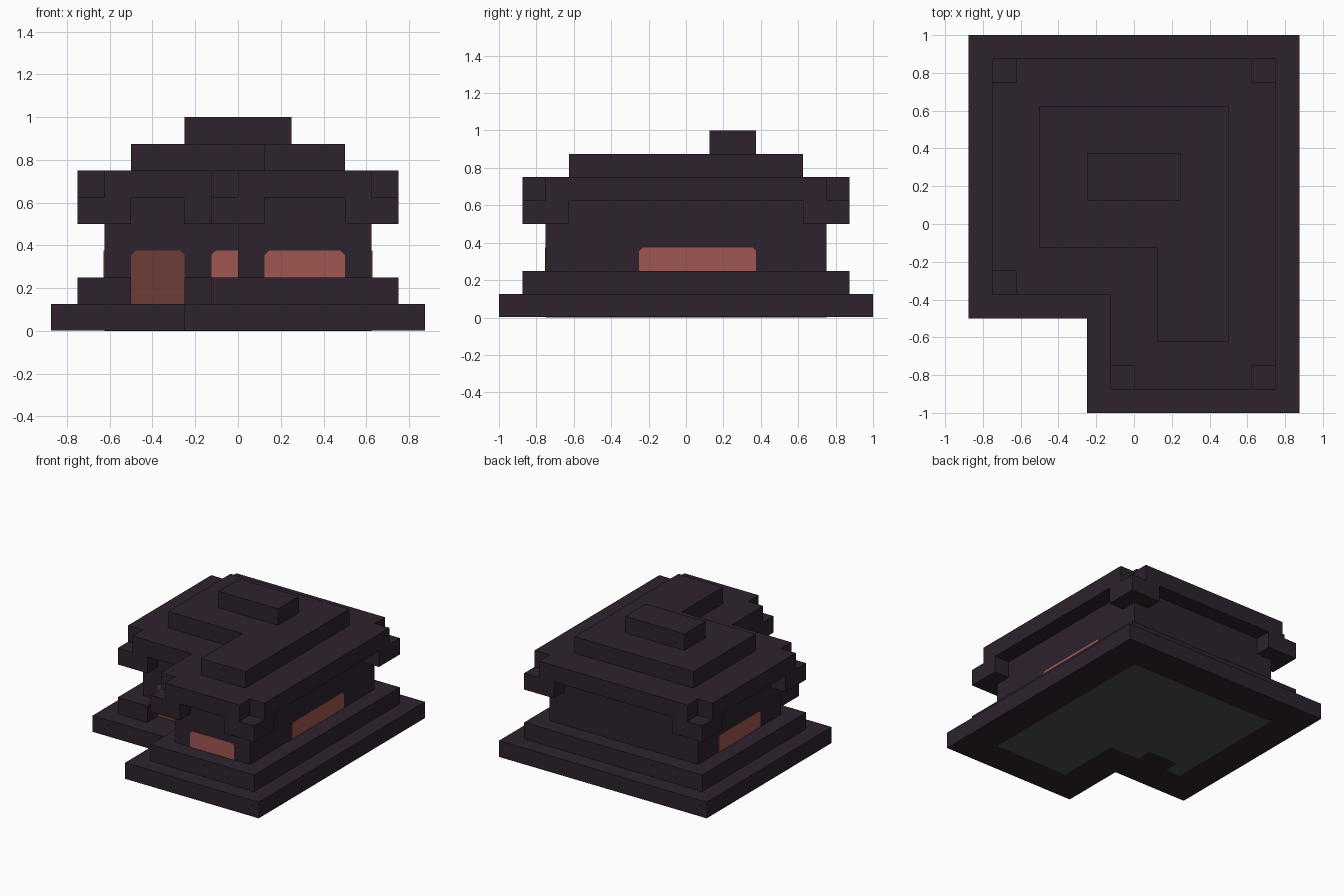
import bpy
import bmesh
from mathutils import Vector

cube = bpy.data.objects.get("Cube")
if cube:
    bpy.data.objects.remove(cube, do_unlink=True)

U = 0.125  # one block


def material(name, rgb):
    linear = [(c / 255 / 12.92) if c < 11 else ((c / 255 + 0.055) / 1.055) ** 2.4 for c in rgb]
    m = bpy.data.materials.new(name)
    m.use_nodes = True
    m.diffuse_color = (*linear, 1)
    bsdf = m.node_tree.nodes["Principled BSDF"]
    bsdf.inputs["Base Color"].default_value = (*linear, 1)
    bsdf.inputs["Roughness"].default_value = 0.9
    return m


DARK = material("dark plum stone", (46, 34, 46))
GLASS = material("red window", (160, 87, 82))
DOOR = material("brown door", (109, 60, 55))
FLOOR = material("grey floor", (75, 78, 79))


def extrude(name, points, offset, mat):
    """Closed solid: a flat outline pushed along an offset."""
    bm = bmesh.new()
    face = bm.faces.new([bm.verts.new(p) for p in points])
    new = bmesh.ops.extrude_face_region(bm, geom=[face])["geom"]
    bmesh.ops.translate(bm, vec=Vector(offset),
                        verts=[v for v in new if isinstance(v, bmesh.types.BMVert)])
    if not any(len(f.verts) and f is face for f in bm.faces):
        bm.faces.new([v for v in face.verts])
    bmesh.ops.recalc_face_normals(bm, faces=bm.faces)
    mesh = bpy.data.meshes.new(name)
    bm.to_mesh(mesh)
    bm.free()
    mesh.materials.append(mat)
    obj = bpy.data.objects.new(name, mesh)
    bpy.context.collection.objects.link(obj)
    return obj


def slab(name, outline, z0, z1, mat=DARK):
    """Horizontal layer, all measures in blocks."""
    return extrude(name, [(x * U, y * U, z0 * U) for x, y in outline], (0, 0, (z1 - z0) * U), mat)


def ell(w, d, nx, ny):
    """L-shaped plan with its front right corner missing."""
    return [(w, d), (-w, d), (-w, ny), (nx, ny), (nx, -d), (w, -d)]


# Stepped base, with a gap in the second step before the door
slab("base", ell(7, 8, -2, -4), 0.016, 1)
step = ell(6, 7, -1, -3)
step[3:3] = [(-4, -3), (-4, -2), (-2, -2), (-2, -3)]
slab("upper_step", step, 1, 2)

# Floor seen from beneath, recessed round the doorway
floor = ell(5, 6, 0, -2)
floor[3:3] = [(-4, -2), (-4, -1), (-2, -1), (-2, -2)]
slab("floor", floor, 0, 0.03, FLOOR)

# Walls
slab("walls", ell(5, 6, 0, -2), 2, 5)

# Eaves with square cuts at the outer corners
corners = [(6, 7, -1, -1), (-6, 7, 1, -1), (-6, -3, 1, 1), (-1, -7, 1, 1), (6, -7, -1, 1)]
plan = ell(6, 7, -1, -3)
eaves = []
for i, (x, y) in enumerate(plan):
    cut = next((c for c in corners if c[:2] == (x, y)), None)
    if cut is None:
        eaves.append((x, y))
        continue
    sx, sy = cut[2:]
    along_x, along_y = (x + sx, y), (x, y + sy)
    ends = [along_x, along_y]
    if plan[i - 1][0] == x:
        ends.reverse()
    eaves += [ends[0], (x + sx, y + sy), ends[1]]
slab("eaves", eaves, 5, 6)

# Hanging corner brackets, the last one in the inner corner
for i, (x, y, sx, sy) in enumerate(corners + [(0, -2, -1, -1)]):
    pts = [(0, 0), (2, 0), (2, 1), (1, 1), (1, 2), (0, 2)]
    slab(f"eave_bracket_{i + 1}", [(x + sx * a, y + sy * b) for a, b in pts], 4, 5)

# Upper roof and ridge
slab("upper_roof", ell(4, 5, 1, -1), 6, 7)
slab("ridge", [(-2, 1), (2, 1), (2, 3), (-2, 3)], 7, 8)


def plate(name, axis, at, a, b, z0, z1, mat):
    """Thin wall panel with clipped top corners; axis is the outward direction."""
    c, t = 0.16, 0.004
    shape = [(a, z0), (b, z0), (b, z1 - c), (b - c, z1), (a + c, z1), (a, z1 - c)]
    if axis == "front":
        return extrude(name, [(p * U, at * U, z * U) for p, z in shape], (0, -t, 0), mat)
    side = t if axis == "left" else -t
    return extrude(name, [(at * U, p * U, z * U) for p, z in shape], (side, 0, 0), mat)


# Windows and door
plate("front_window", "front", -6, 1, 4, 2, 3, GLASS)
plate("porch_window", "front", -2, -1, 0.2, 2, 3, GLASS)
plate("left_window", "left", 5, -2, 3, 2, 3, GLASS)
plate("right_window", "right", -5, 0, 4, 2, 3, GLASS)
plate("door", "front", -2, -4, -2, 1, 3, DOOR)
